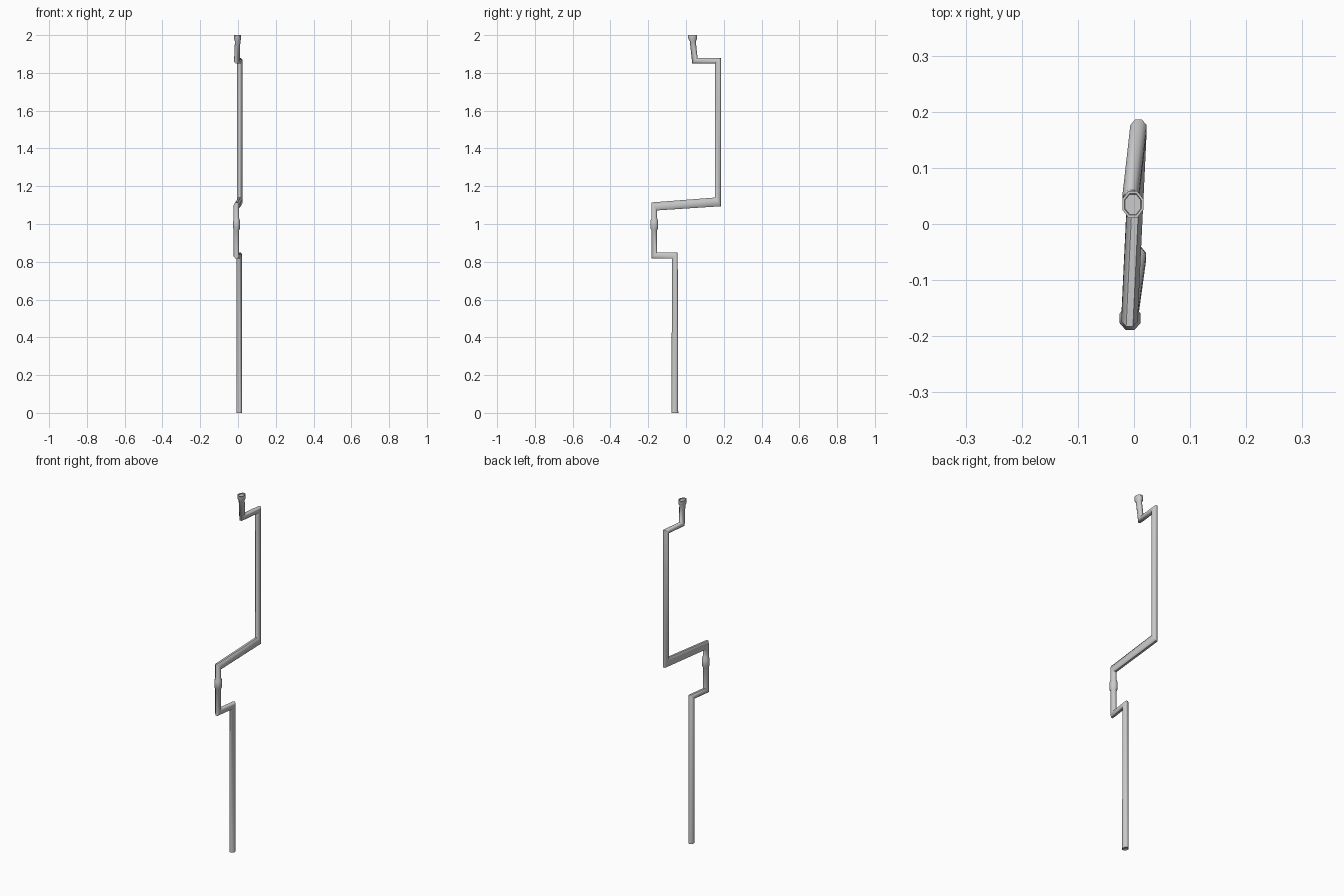
import bpy, bmesh, math

SIDES = 8


def sweep(name, rings):
    """Skin elliptical rings (x, y, z, half-width vector y, z, half-width x)."""
    bm = bmesh.new()
    loops = []
    k = 1 / math.cos(math.pi / SIDES)
    for cx, cy, cz, ay, az, rx in rings:
        loop = []
        for i in range(SIDES):
            t = 2 * math.pi * (i + 0.5) / SIDES
            c, s = math.cos(t) * k, math.sin(t) * k
            loop.append(bm.verts.new((cx + rx * s, cy + ay * c, cz + az * c)))
        loops.append(loop)
    for a, b in zip(loops, loops[1:]):
        for i in range(SIDES):
            j = (i + 1) % SIDES
            bm.faces.new((a[i], a[j], b[j], b[i]))
    bm.faces.new(loops[0])
    bm.faces.new(loops[-1])
    bmesh.ops.recalc_face_normals(bm, faces=bm.faces[:])
    mesh = bpy.data.meshes.new(name)
    bm.to_mesh(mesh)
    bm.free()
    ob = bpy.data.objects.new(name, mesh)
    bpy.context.collection.objects.link(ob)
    bpy.context.view_layer.objects.active = ob
    ob.select_set(True)
    bpy.ops.object.shade_smooth_by_angle(angle=math.radians(50))
    ob.select_set(False)


sweep("bent_pipe", [
    # recessed lower end and long lower pipe
    (0.007, -0.059, 0.006, 0.012, 0, 0.009),
    (0.007, -0.059, 0.0, 0.013, 0, 0.010),
    (0.007, -0.059, 0.0, 0.018, 0, 0.0145),
    (0.007, -0.059, 0.834, 0.015, 0.016, 0.0145),
    # short vertical section with its collar
    (-0.008, -0.168, 0.834, 0.015, 0.016, 0.0145),
    (-0.008, -0.168, 0.968, 0.015, 0, 0.0145),
    (-0.007, -0.168, 0.978, 0.021, 0, 0.0185),
    (-0.007, -0.168, 1.014, 0.021, 0, 0.0185),
    (-0.008, -0.168, 1.030, 0.015, 0, 0.0145),
    (-0.008, -0.168, 1.093, 0.015, -0.021, 0.0145),
    # long upper pipe
    (0.008, 0.170, 1.117, 0.016, -0.023, 0.0145),
    (0.008, 0.170, 1.865, 0.016, 0.0145, 0.0145),
    # top outlet with flared rim
    (-0.006, 0.047, 1.865, 0.014, 0.0145, 0.0145),
    (-0.002, 0.036, 1.968, 0.016, 0, 0.0145),
    (-0.002, 0.035, 1.980, 0.023, 0, 0.0185),
    (-0.002, 0.035, 2.0, 0.024, 0, 0.0185),
    (-0.002, 0.035, 2.0, 0.019, 0, 0.015),
    (-0.002, 0.035, 1.995, 0.018, 0, 0.014),
])
